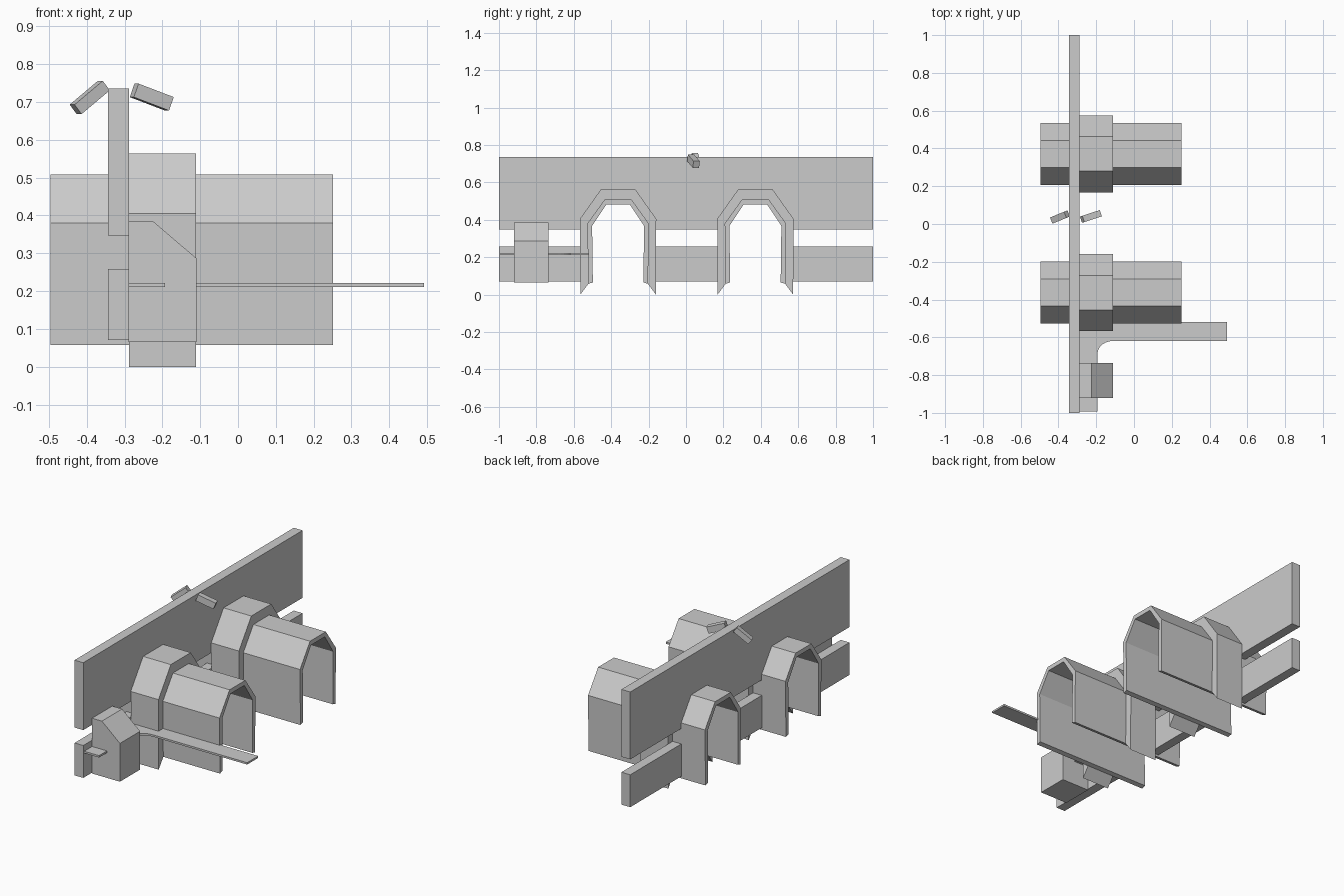
import bpy, bmesh, math
from mathutils import Vector, Euler

if "Cube" in bpy.data.objects:
    bpy.data.objects.remove(bpy.data.objects["Cube"])


def prism(name, points, place, axis_dir):
    """Extrude a closed 2D profile; place maps (a, b) to a 3D start point."""
    bm = bmesh.new()
    face = bm.faces.new([bm.verts.new(place(a, b)) for a, b in points])
    out = bmesh.ops.extrude_face_region(bm, geom=[face])
    moved = [v for v in out["geom"] if isinstance(v, bmesh.types.BMVert)]
    bmesh.ops.translate(bm, vec=Vector(axis_dir), verts=moved)
    bmesh.ops.recalc_face_normals(bm, faces=bm.faces)
    mesh = bpy.data.meshes.new(name)
    bm.to_mesh(mesh)
    bm.free()
    obj = bpy.data.objects.new(name, mesh)
    bpy.context.collection.objects.link(obj)
    return obj


def along_x(name, points, x0, x1):
    return prism(name, points, lambda y, z: (x0, y, z), (x1 - x0, 0, 0))


def box(name, center, size, rot=(0, 0, 0)):
    bpy.ops.mesh.primitive_cube_add(size=1, location=center)
    obj = bpy.context.object
    obj.name = name
    obj.scale = size
    obj.rotation_euler = Euler([math.radians(a) for a in rot])
    return obj


def mirrored(half, cy):
    """Left foot to right foot outline from one half of an arch."""
    return [(cy - y, z) for y, z in half] + [(cy + y, z) for y, z in reversed(half)]


CENTERS = (-0.363, 0.371)
WALL_X = (-0.344, -0.288)
shell_outer = [(0.160, 0.058), (0.164, 0.38), (0.072, 0.508)]
shell_inner = [(0.135, 0.065), (0.139, 0.367), (0.063, 0.482)]
collar_outer = [(0.202, 0.0), (0.204, 0.405), (0.091, 0.564)]
collar_inner = [(0.159, 0.058), (0.163, 0.379), (0.071, 0.507)]

# Tunnels with thicker collars in front of the wall
for i, cy in enumerate(CENTERS, 1):
    along_x(f"tunnel_shell_{i}",
            mirrored(shell_outer, cy) + mirrored(shell_inner, cy)[::-1], -0.496, 0.251)
    along_x(f"tunnel_collar_{i}",
            mirrored(collar_outer, cy) + mirrored(collar_inner, cy)[::-1], -0.288, -0.111)

# Upper wall, notched over each tunnel
notch = [(0.163, 0.347), (0.163, 0.379), (0.071, 0.507)]
outline = [(-1, 0.736), (-1, 0.347)]
for cy in CENTERS:
    outline += mirrored(notch, cy)
outline += [(1, 0.347), (1, 0.736)]
along_x("upper_wall", outline, *WALL_X)

# Lower wall segments between the tunnels
stops = [-1, CENTERS[0] - 0.16, CENTERS[0] + 0.16, CENTERS[1] - 0.16, CENTERS[1] + 0.16, 1]
for i in range(0, 6, 2):
    a, b = stops[i], stops[i + 1]
    box(f"lower_wall_{i // 2 + 1}", (sum(WALL_X) / 2, (a + b) / 2, 0.1645),
        (WALL_X[1] - WALL_X[0], b - a, 0.187))

# Booth with sloped front roof
prism("booth", [(-0.289, 0.066), (-0.11, 0.066), (-0.11, 0.287), (-0.225, 0.385), (-0.289, 0.385)],
      lambda x, z: (x, -0.92, z), (0, 0.184, 0))

# L-shaped walkway with a rounded inner corner
curve = [(-0.11 - 0.083 * math.sin(t), -0.685 + 0.066 * math.cos(t))
         for t in (k * math.pi / 12 for k in range(7))]
walk = [(-0.289, -0.992), (-0.289, -0.518), (0.492, -0.518), (0.492, -0.619)] + curve + [(-0.193, -0.992)]
prism("walkway", walk, lambda x, y: (x, y, 0.211), (0, 0, 0.011))

# Small tilted lamps on top of the wall
box("front_lamp", (-0.228, 0.04, 0.713), (0.104, 0.035, 0.038), (0, 20, 18))
box("rear_lamp", (-0.392, 0.037, 0.712), (0.102, 0.035, 0.032), (0, -38, 22))
